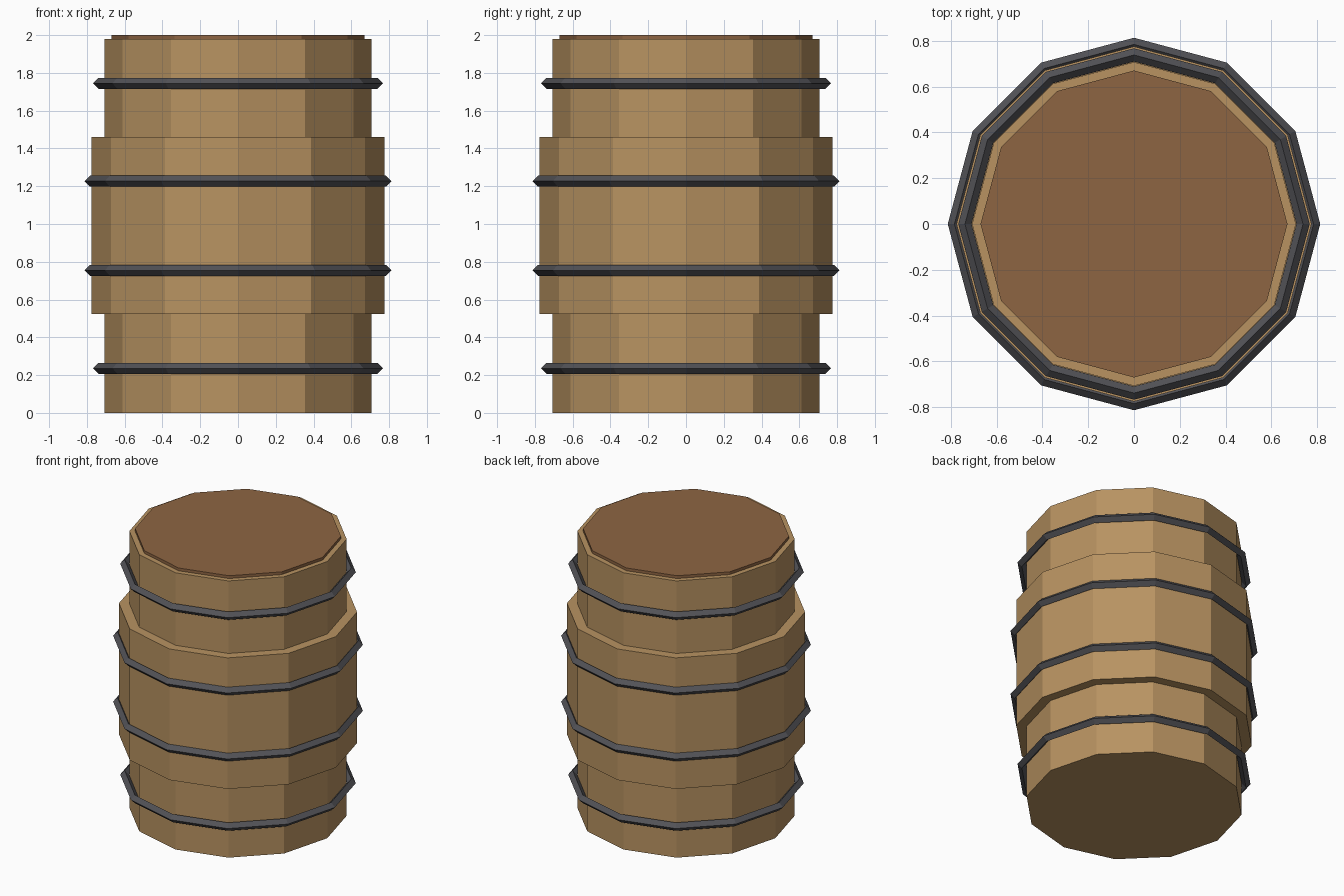
import bpy, math

if "Cube" in bpy.data.objects:
    bpy.data.objects.remove(bpy.data.objects["Cube"])

SIDES = 12


def material(name, rgb):
    m = bpy.data.materials.new(name)
    m.diffuse_color = (*rgb, 1)
    m.use_nodes = True
    m.node_tree.nodes["Principled BSDF"].inputs["Base Color"].default_value = m.diffuse_color
    return m


WOOD = material("wood", (0.48, 0.29, 0.12))
LID = material("lid_wood", (0.27, 0.13, 0.055))
IRON = material("dark_iron", (0.085, 0.085, 0.095))


def lathe(name, profile, mat, closed=False):
    """Revolve (radius, z) points; open profiles get flat end caps."""
    verts, faces, n = [], [], len(profile)
    for i in range(SIDES):
        a = 2 * math.pi * i / SIDES
        verts += [(r * math.cos(a), r * math.sin(a), z) for r, z in profile]
    for i in range(SIDES):
        j = (i + 1) % SIDES
        for k in range(n if closed else n - 1):
            l = (k + 1) % n
            faces.append((i * n + k, j * n + k, j * n + l, i * n + l))
    if not closed:
        faces.append([i * n for i in reversed(range(SIDES))])
        faces.append([i * n + n - 1 for i in range(SIDES)])
    me = bpy.data.meshes.new(name)
    me.from_pydata(verts, [], faces)
    me.materials.append(mat)
    ob = bpy.data.objects.new(name, me)
    bpy.context.collection.objects.link(ob)
    return ob


# Stepped barrel body with a wider belly
lathe("barrel_body", [(0.707, 0), (0.707, 0.523), (0.775, 0.523),
                      (0.775, 1.461), (0.707, 1.461), (0.707, 1.98)], WOOD)

# Thin lid
lathe("lid", [(0.67, 1.95), (0.67, 2.0)], LID)

# Diamond-section hoops
t = 0.029
for name, r, z in (("bottom_hoop", 0.738, 0.236), ("lower_belly_hoop", 0.784, 0.755),
                   ("upper_belly_hoop", 0.784, 1.227), ("top_hoop", 0.738, 1.745)):
    lathe(name, [(r + t, z), (r, z + t), (r - t, z), (r, z - t)], IRON, closed=True)
